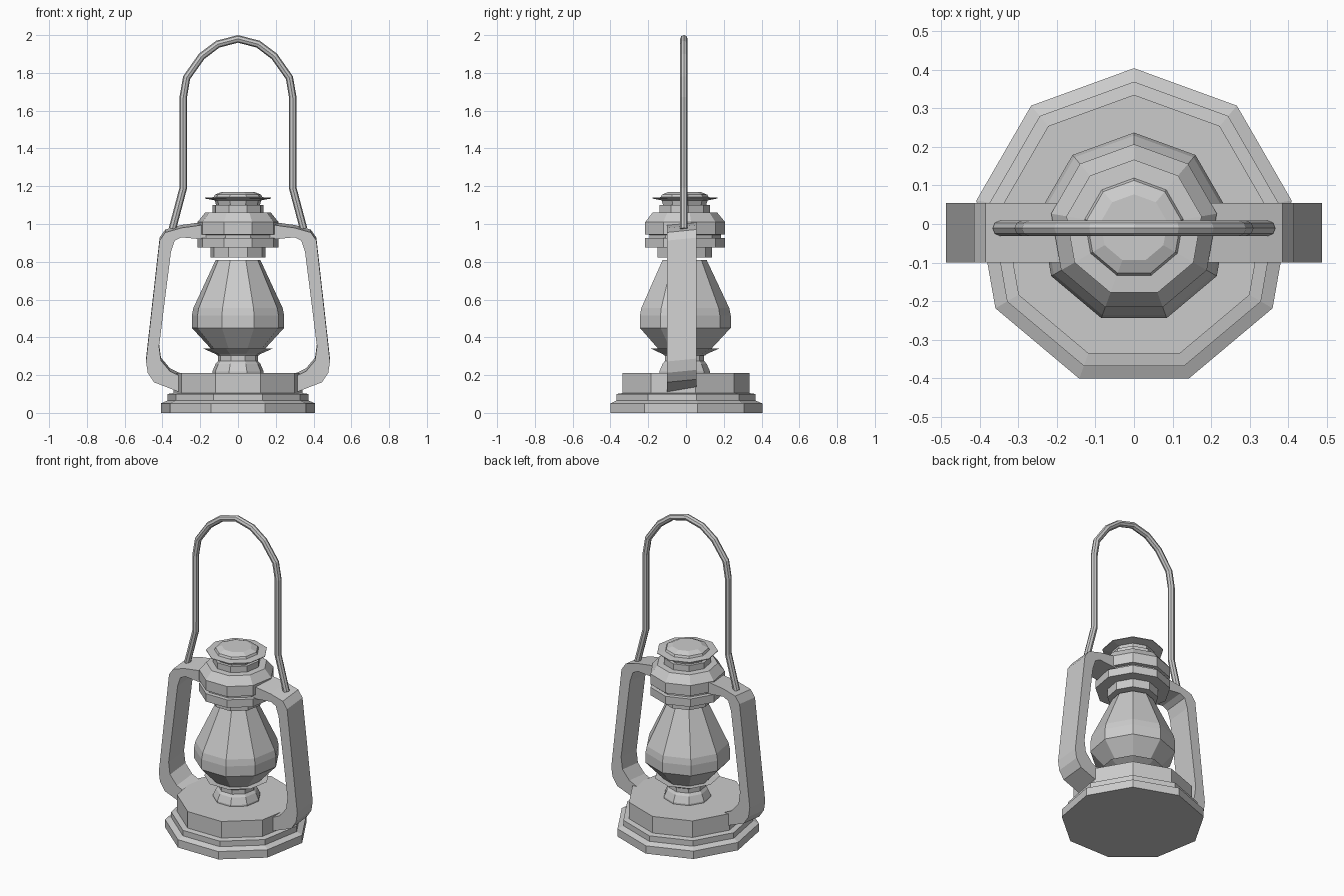
import bpy, bmesh, math

if "Cube" in bpy.data.objects:
    bpy.data.objects.remove(bpy.data.objects["Cube"])

CY = -0.011   # lantern axis in y
SIDES = 9     # nonagon, one corner pointing back


def add_object(name, bm):
    bmesh.ops.recalc_face_normals(bm, faces=bm.faces)
    me = bpy.data.meshes.new(name)
    bm.to_mesh(me)
    bm.free()
    ob = bpy.data.objects.new(name, me)
    bpy.context.collection.objects.link(ob)
    return ob


def lathe(name, profile):
    """Revolve (radius, z) points into a closed nine-sided solid."""
    bm = bmesh.new()
    rings = []
    for r, z in profile:
        ring = []
        for i in range(SIDES):
            a = math.pi / 2 + 2 * math.pi * i / SIDES
            ring.append(bm.verts.new((r * math.cos(a), CY + r * math.sin(a), z)))
        rings.append(ring)
    for lo, hi in zip(rings, rings[1:]):
        for i in range(SIDES):
            j = (i + 1) % SIDES
            bm.faces.new((lo[i], lo[j], hi[j], hi[i]))
    bm.faces.new(rings[0])
    bm.faces.new(rings[-1])
    return add_object(name, bm)


# Stepped base with fuel tank
lathe("base", [(.415, 0), (.415, .05), (.38, .065), (.38, .1),
               (.346, .105), (.346, .21)])

# Burner neck and flared plate
lathe("burner", [(.138, .205), (.138, .22), (.12, .26), (.107, .275),
                 (.107, .305), (.135, .318), (.19, .342), (.13, .335)])

# Glass globe
lathe("glass_globe", [(.113, .305), (.248, .45), (.248, .515),
                      (.24, .555), (.12, .81)])

# Hood above the glass
lathe("hood", [(.148, .822), (.148, .875), (.218, .875), (.218, .925),
               (.195, .927), (.195, .943), (.218, .945), (.218, 1.01),
               (.177, 1.06), (.137, 1.062), (.137, 1.1)])

# Chimney cap with thin brim
lathe("chimney_cap", [(.115, 1.09), (.125, 1.125), (.178, 1.135), (.178, 1.139),
                      (.13, 1.142), (.124, 1.155), (.088, 1.17)])

# Side frames: flat bent straps, slightly tilted front to back
outer = [(.17, 1.005), (.30, .987), (.385, .963), (.415, .92), (.487, .28),
         (.478, .22), (.445, .17), (.29, .11)]
inner = [(.17, .925), (.30, .937), (.335, .92), (.355, .86), (.418, .36),
         (.408, .285), (.36, .228), (.29, .195)]
for side, label in ((-1, "left"), (1, "right")):
    bm = bmesh.new()
    rows = []
    for (ox, oz), (ix, iz) in zip(outer, inner):
        rows.append([bm.verts.new((side * x, y, z + .1 * (y + .022)))
                     for x, z, y in ((ox, oz, -.1), (ox, oz, .055),
                                     (ix, iz, .055), (ix, iz, -.1))])
    for a, b in zip(rows, rows[1:]):
        for i in range(4):
            j = (i + 1) % 4
            bm.faces.new((a[i], a[j], b[j], b[i]))
    bm.faces.new(rows[0])
    bm.faces.new(rows[-1])
    add_object(label + "_frame", bm)

# Wire carrying handle
half = [(.347, .975), (.29, 1.19), (.29, 1.67), (.272, 1.775),
        (.192, 1.888), (.107, 1.952)]
path = [(-x, z) for x, z in half] + [(0, 1.98)] + half[::-1]
cu = bpy.data.curves.new("carry_handle", 'CURVE')
cu.dimensions = '3D'
cu.bevel_depth = .02
cu.bevel_resolution = 2
cu.use_fill_caps = True
sp = cu.splines.new('POLY')
sp.points.add(len(path) - 1)
for p, (x, z) in zip(sp.points, path):
    p.co = (x, CY, z, 1)
sp.use_smooth = False
bpy.context.collection.objects.link(bpy.data.objects.new("carry_handle", cu))
